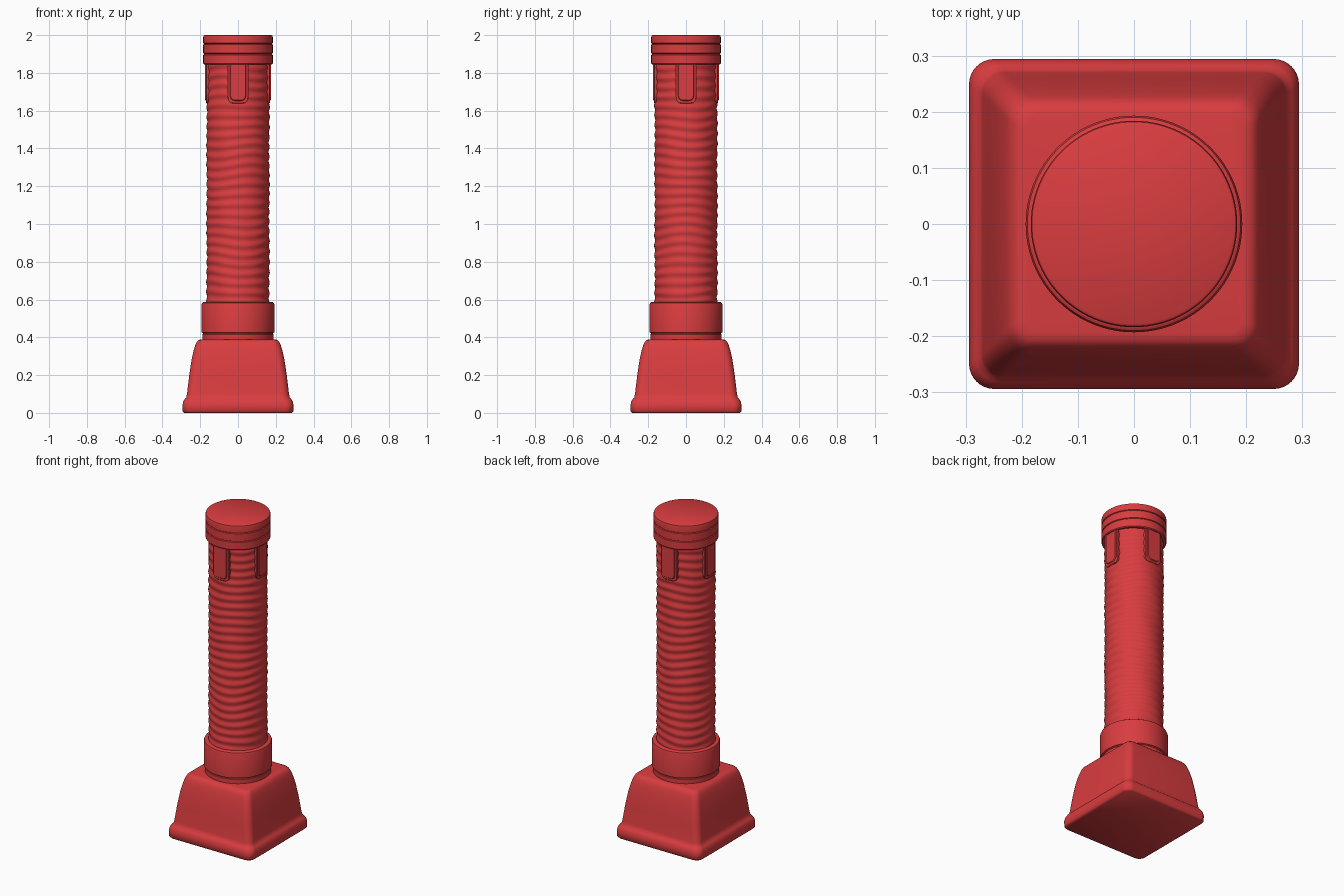
import bpy, bmesh, math
from mathutils import Matrix

cube = bpy.data.objects.get("Cube")
if cube:
    bpy.data.objects.remove(cube, do_unlink=True)

red = bpy.data.materials.new("red_plastic")
red.use_nodes = True
color = (0.70, 0.046, 0.05, 1)
red.diffuse_color = color
red.node_tree.nodes["Principled BSDF"].inputs["Base Color"].default_value = color


def finish(name, bm, angle=35):
    """Turn a bmesh into a smooth-shaded red object."""
    bmesh.ops.recalc_face_normals(bm, faces=bm.faces)
    mesh = bpy.data.meshes.new(name)
    bm.to_mesh(mesh)
    bm.free()
    mesh.materials.append(red)
    obj = bpy.data.objects.new(name, mesh)
    bpy.context.collection.objects.link(obj)
    bpy.ops.object.select_all(action="DESELECT")
    obj.select_set(True)
    bpy.context.view_layer.objects.active = obj
    bpy.ops.object.shade_smooth_by_angle(angle=math.radians(angle))
    return obj


def loft(name, rings, angle=35):
    """Skin a stack of closed rings and cap both ends."""
    bm = bmesh.new()
    loops = [[bm.verts.new(p) for p in ring] for ring in rings]
    n = len(loops[0])
    for low, high in zip(loops, loops[1:]):
        for i in range(n):
            j = (i + 1) % n
            bm.faces.new((low[i], low[j], high[j], high[i]))
    bm.faces.new(loops[0])
    bm.faces.new(loops[-1])
    return finish(name, bm, angle)


def circle(r, z, n=96):
    return [(r * math.cos(math.tau * i / n), r * math.sin(math.tau * i / n), z)
            for i in range(n)]


def rounded_square(half, corner, z, steps=8):
    points = []
    for q, (sx, sy) in enumerate(((1, 1), (-1, 1), (-1, -1), (1, -1))):
        for s in range(steps + 1):
            a = math.pi / 2 * (q + s / steps)
            points.append((sx * (half - corner) + corner * math.cos(a),
                           sy * (half - corner) + corner * math.sin(a), z))
    return points


# Tapered square foot with a rounded skirt: half width, corner radius, height
foot = [(0.285, 0.04, 0), (0.293, 0.045, 0.008), (0.294, 0.045, 0.04),
        (0.290, 0.045, 0.06), (0.282, 0.045, 0.073), (0.274, 0.04, 0.08),
        (0.270, 0.04, 0.1), (0.258, 0.04, 0.2), (0.246, 0.04, 0.28),
        (0.235, 0.04, 0.33), (0.226, 0.04, 0.36), (0.218, 0.038, 0.377),
        (0.208, 0.034, 0.386), (0.195, 0.03, 0.389)]
loft("foot", [rounded_square(*p) for p in foot], 50)

# Round collar between foot and grip
collar = [(0.188, 0.38), (0.188, 0.416), (0.184, 0.418), (0.184, 0.422),
          (0.193, 0.426), (0.193, 0.574), (0.190, 0.582), (0.184, 0.586),
          (0.16, 0.586)]
loft("collar", [circle(*p) for p in collar])

# Grip covered in uneven ripples
def ripple(a, z):
    phase = 0.9 * math.sin(a * 2 + z * 5) + 0.6 * math.sin(a * 3 - z * 8)
    return (0.1655 + 0.0028 * math.sin(z * math.tau / 0.052 + phase)
            + 0.001 * math.sin(a * 5 + z * 17))

grip, rows, sides = [], 200, 96
for k in range(rows + 1):
    z = 0.57 + 1.29 * k / rows
    ring = []
    for i in range(sides):
        a = math.tau * i / sides
        r = ripple(a, z)
        ring.append((r * math.cos(a), r * math.sin(a), z))
    grip.append(ring)
loft("grip", grip, 60)

# Banded cap with two thin grooves
cap = [(0.15, 1.845), (0.18, 1.845), (0.184, 1.85)]
for groove in (1.9, 1.953):
    cap += [(0.184, groove - 0.004), (0.179, groove - 0.001),
            (0.179, groove + 0.001), (0.184, groove + 0.004)]
cap += [(0.184, 1.99), (0.182, 1.997), (0.177, 2.0)]
loft("cap", [circle(*p) for p in cap])


# Four round-ended tabs hanging below the cap
def tab_outline(half, depth, bottom, corner, turn):
    ring = [(half, 1.85)]
    for s in range(7):
        a = math.pi / 2 * s / 6
        ring.append((half - corner + corner * math.cos(a),
                     bottom + corner - corner * math.sin(a)))
    ring += [(-u, z) for u, z in reversed(ring)]
    spin = Matrix.Rotation(turn, 3, "Z")
    return [tuple(spin @ Matrix.Translation((u, -depth, z)).to_translation())
            for u, z in ring]


for i, side in enumerate(("front", "left", "back", "right")):
    turn = math.pi / 2 * i
    loft(side + "_tab", [tab_outline(0.056, 0.14, 1.637, 0.035, turn),
                         tab_outline(0.056, 0.166, 1.637, 0.035, turn),
                         tab_outline(0.052, 0.169, 1.641, 0.032, turn),
                         tab_outline(0.042, 0.169, 1.652, 0.026, turn),
                         tab_outline(0.039, 0.174, 1.656, 0.024, turn)], 25)
